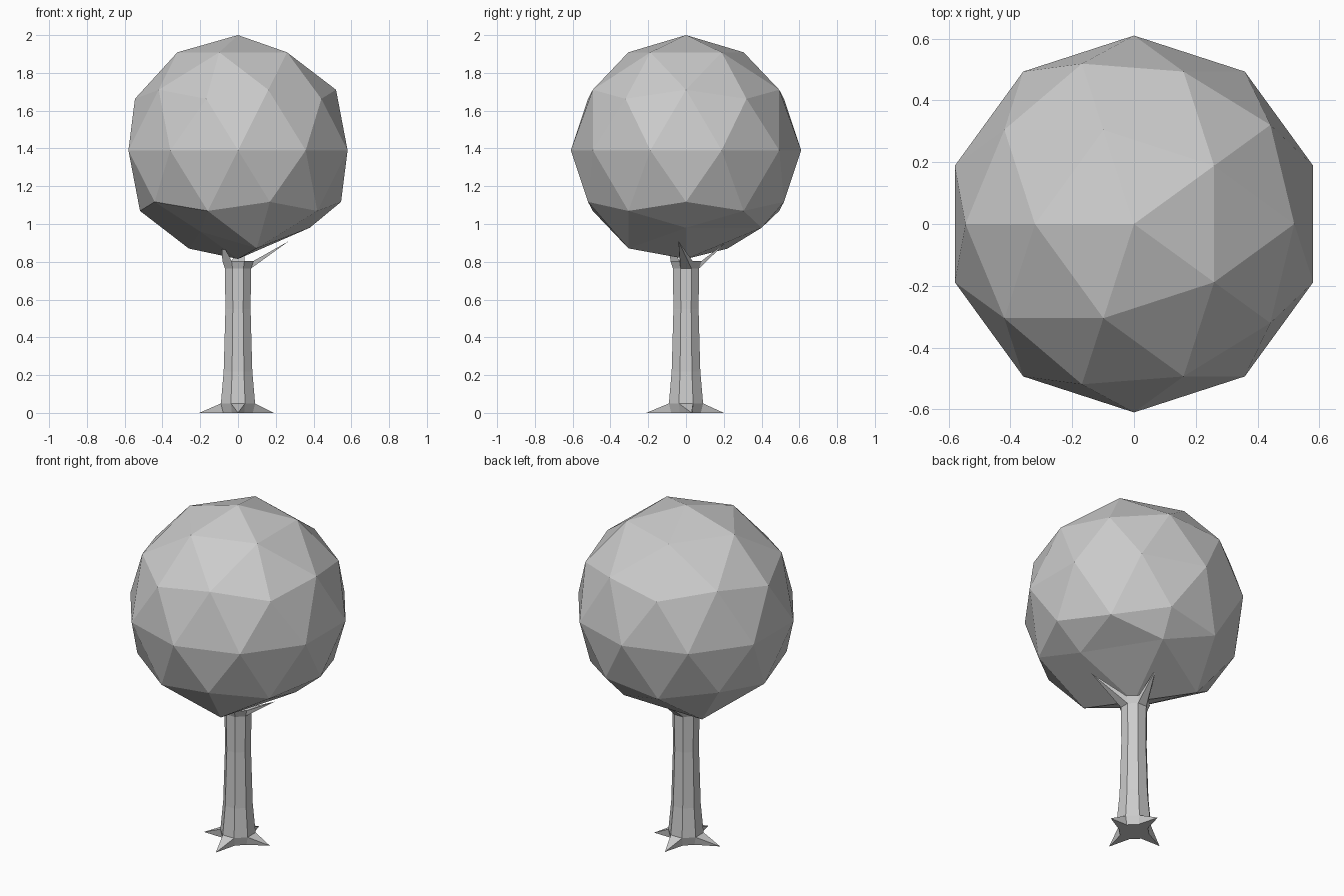
import bpy, bmesh
from math import cos, sin, pi, radians
from mathutils import Vector, Matrix

if "Cube" in bpy.data.objects:
    bpy.data.objects.remove(bpy.data.objects["Cube"])


def add_object(name, bm):
    bmesh.ops.recalc_face_normals(bm, faces=bm.faces)
    mesh = bpy.data.meshes.new(name)
    bm.to_mesh(mesh)
    bm.free()
    obj = bpy.data.objects.new(name, mesh)
    bpy.context.collection.objects.link(obj)
    return obj


# Crown: faceted ball, dented from below where branches enter
R, CZ = 0.61, 1.39
bm = bmesh.new()
bmesh.ops.create_icosphere(bm, subdivisions=2, radius=R,
                           matrix=Matrix.Translation((0, 0, CZ)) @ Matrix.Rotation(pi, 4, 'Z'))


def ring_point(deg):
    a = radians(deg)
    return Vector((0.32 * cos(a), 0.32 * sin(a), 0.87))


dents = [(ring_point(0), (0.38, 0.0, 0.98)),
         (ring_point(72), (0.13, 0.40, 0.98)),
         (ring_point(144), (-0.26, 0.22, 0.87)),
         (ring_point(216), (-0.20, -0.25, 0.96)),
         (Vector((0, 0, CZ - R)), (0.0, 0.0, 0.815))]
moves = [(min(bm.verts, key=lambda v: (v.co - p).length), q) for p, q in dents]
for v, q in moves:
    v.co = q
add_object("crown", bm)

# Trunk: eight-sided tapered rings
SIDES = 8
profile = [(0.085, 0.0), (0.098, 0.05), (0.082, 0.22), (0.072, 0.55), (0.075, 0.765), (0.09, 0.805)]
bm = bmesh.new()
rings = []
for r, z in profile:
    rings.append([bm.verts.new((r * cos((i - 0.5) * 2 * pi / SIDES),
                                r * sin((i - 0.5) * 2 * pi / SIDES), z)) for i in range(SIDES)])
bands = []
for low, high in zip(rings, rings[1:]):
    bands.append([bm.faces.new((low[i], low[(i + 1) % SIDES], high[(i + 1) % SIDES], high[i]))
                  for i in range(SIDES)])
bm.faces.new(rings[0][::-1])
bm.faces.new(rings[-1])


# Roots and branches: side faces drawn out to points
def spike(face, tip):
    bmesh.ops.poke(bm, faces=[face])["verts"][0].co = tip


for i, tip in ((0, (0.19, 0.03, 0)), (2, (0, 0.20, 0)), (4, (-0.205, -0.03, 0)), (6, (0, -0.21, 0))):
    spike(bands[0][i], tip)
for i, tip in ((0, (0.27, -0.04, 0.91)), (2, (0.03, 0.22, 0.91)), (5, (-0.085, -0.085, 0.90))):
    spike(bands[-1][i], tip)
add_object("trunk", bm)
